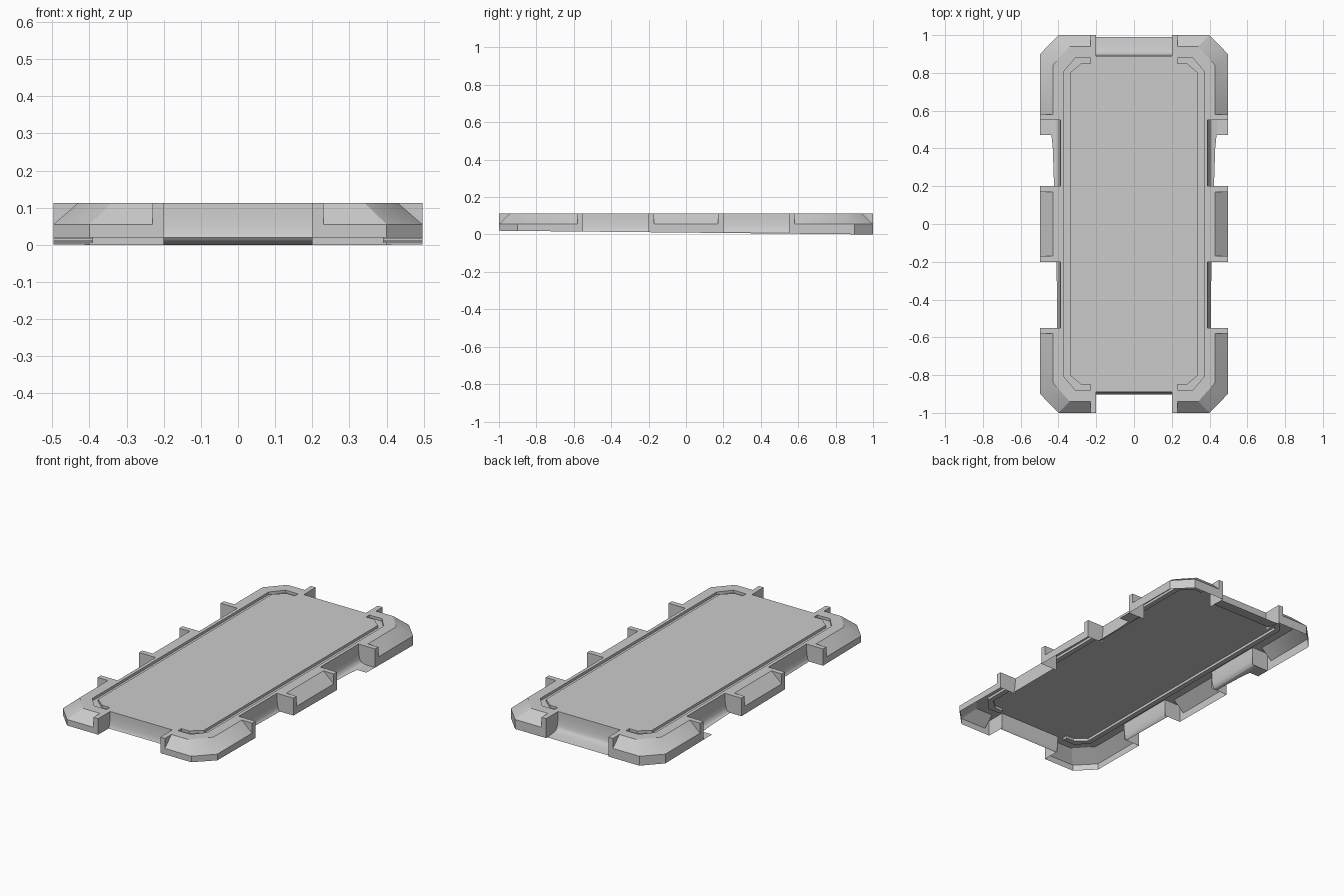
import bpy, bmesh, math
from mathutils import Vector

if "Cube" in bpy.data.objects:
    bpy.data.objects.remove(bpy.data.objects["Cube"])

TOP, MID, GROOVE = 0.113, 0.055, 0.098
X, Y = 0.497, 1.0

# groove outline in one quarter, from inner side round to outer side
groove = [(.34, 0), (.34, .80), (.28, .85), (.23, .85),
          (.23, .88), (.31, .88), (.37, .81), (.37, 0)]
# top plate edge in one quarter, from the +x middle round to the +y middle
edge = [(.43, 0), (.43, .17), (X, .17), (X, .2), (.39, .2), (.39, .55), (X, .55),
        (X, .58), (.43, .58), (.43, .84), (.34, .94), (.23, .94), (.23, Y),
        (.2, Y), (.2, .89), (0, .89)]
# scooped notch wall: (outward offset, height)
scoop = [(0, TOP), (.001, .08), (.004, .05), (.008, .03), (.012, .02),
         (.02, .012), (.04, .006), (.1, 0)]

bm = bmesh.new()


def quarter(sx, sy):
    def face(pts):
        vs = [bm.verts.new((x * sx, y * sy, z)) for x, y, z in pts]
        bm.faces.new(vs if sx * sy > 0 else vs[::-1])

    def band(low, z0, high, z1):
        for i in range(len(low) - 1):
            face([(*low[i], z0), (*low[i + 1], z0), (*high[i + 1], z1), (*high[i], z1)])

    # flat plate
    face([(x, y, TOP) for x, y in [(0, 0)] + groove + edge])
    # groove walls and floor
    band(groove, GROOVE, groove, TOP)
    n = len(groove)
    for i in range(n // 2 - 1):
        face([(*p, GROOVE) for p in (groove[i], groove[n - 1 - i],
                                     groove[n - 2 - i], groove[i + 1])])
    # bevelled pads with upright skirts below
    for hi, lo in ((edge[0:2], [(X, 0), (X, .17)]),
                   (edge[8:12], [(X, .58), (X, .9), (.4, Y), (.23, Y)])):
        band(lo, MID, hi, TOP)
        band(lo, 0, lo, MID)
    # triangular cheeks where bevels meet ribs
    for inner, outer in ((1, 2), (8, 7), (11, 12)):
        a, b = edge[inner], edge[outer]
        tri = [(*a, TOP), (*b, MID), (*b, TOP)]
        face(tri if inner != 8 else tri[::-1])
    # rib faces and notch end walls
    for i in (2, 3, 5, 6, 12, 13):
        band(edge[i:i + 2], 0, edge[i:i + 2], TOP)
    # scooped notch walls on the side and end
    for (o0, z0), (o1, z1) in zip(scoop, scoop[1:]):
        band([(.39 + o1, .2), (.39 + o1, .55)], z1, [(.39 + o0, .2), (.39 + o0, .55)], z0)
        band([(.2, .89 + o1), (0, .89 + o1)], z1, [(.2, .89 + o0), (0, .89 + o0)], z0)


for sx in (1, -1):
    for sy in (1, -1):
        quarter(sx, sy)
bmesh.ops.remove_doubles(bm, verts=bm.verts[:], dist=1e-5)
# trim the open underside on a slight slope
bmesh.ops.bisect_plane(bm, geom=bm.verts[:] + bm.edges[:] + bm.faces[:], dist=1e-6,
                       plane_co=Vector((0, 0, .01)), plane_no=Vector((0, -.01, -1)),
                       clear_outer=True)


def finish(bm, name):
    me = bpy.data.meshes.new(name)
    bm.to_mesh(me)
    bm.free()
    ob = bpy.data.objects.new(name, me)
    bpy.context.collection.objects.link(ob)
    bpy.ops.object.select_all(action='DESELECT')
    ob.select_set(True)
    bpy.context.view_layer.objects.active = ob
    bpy.ops.object.shade_smooth_by_angle(angle=math.radians(28))


finish(bm, "panel_shell")

# thin lips at the foot of the rear corner blocks
for side, s in (("right", 1), ("left", -1)):
    bm = bmesh.new()
    pts = [(.425, .47), (X, .47), (X, .55), (.425, .55)]
    vs = [bm.verts.new((x * s, y, .01 - .01 * y)) for x, y in pts]
    bm.faces.new(vs if s > 0 else vs[::-1])
    finish(bm, "corner_lip_" + side)
